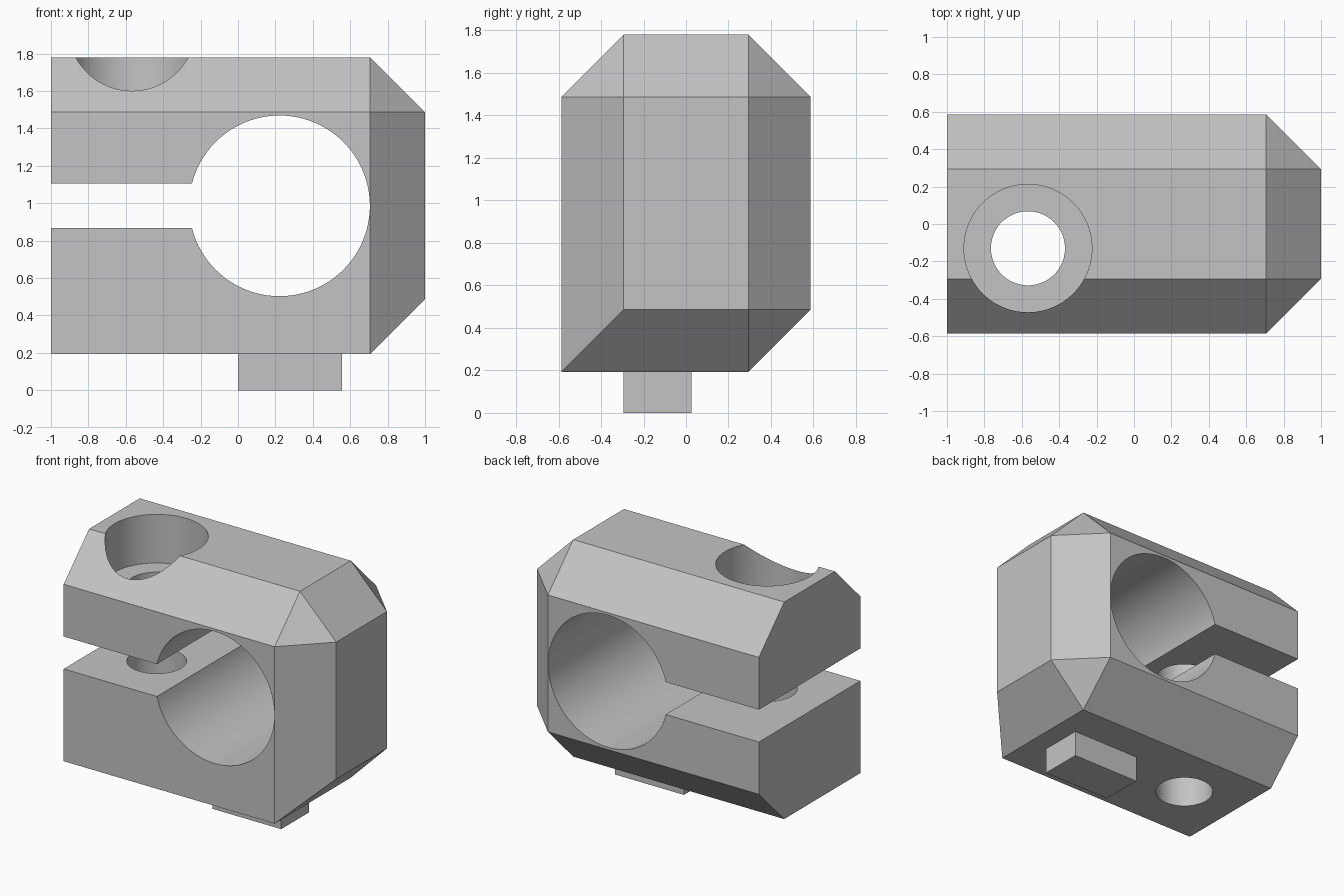
import bpy, bmesh
from math import pi, radians

cube = bpy.data.objects.get("Cube")
if cube:
    bpy.data.objects.remove(cube, do_unlink=True)

grey = bpy.data.materials.new("plain grey")
grey.use_nodes = True
colour = (0.55, 0.55, 0.55, 1)
grey.diffuse_color = colour
grey.node_tree.nodes["Principled BSDF"].inputs["Base Color"].default_value = colour


def box(name, lo, hi, bevel_rule=None, bevel=0):
    """Box between two corners, with chamfers on the edges the rule picks."""
    bm = bmesh.new()
    bmesh.ops.create_cube(bm, size=1)
    for v in bm.verts:
        v.co = [l + (c + 0.5) * (h - l) for l, h, c in zip(lo, hi, v.co)]
    if bevel_rule:
        mid = [(l + h) / 2 for l, h in zip(lo, hi)]
        edges = []
        for e in bm.edges:
            m = (e.verts[0].co + e.verts[1].co) / 2
            side = [0 if abs(a - b) < 0.01 else (1 if a > b else -1)
                    for a, b in zip(m, mid)]
            if bevel_rule(*side):
                edges.append(e)
        bmesh.ops.bevel(bm, geom=edges, offset=bevel, offset_type='OFFSET',
                        segments=1, affect='EDGES', profile=0.5)
    bmesh.ops.recalc_face_normals(bm, faces=bm.faces)
    mesh = bpy.data.meshes.new(name)
    bm.to_mesh(mesh)
    bm.free()
    mesh.materials.append(grey)
    obj = bpy.data.objects.new(name, mesh)
    bpy.context.collection.objects.link(obj)
    return obj


def cylinder(name, centre, radius, depth, rotation=(0, 0, 0)):
    bpy.ops.mesh.primitive_cylinder_add(vertices=96, radius=radius, depth=depth,
                                        location=centre, rotation=rotation)
    obj = bpy.context.object
    obj.name = name
    obj.data.materials.append(grey)
    return obj


# Clamp body: chamfered around the +x end, along the top and the lower back edge
def chamfered(x, y, z):
    if x:
        return x > 0
    return z > 0 or y > 0


body = box("clamp_body", (-1, -0.586, 0.193), (1, 0.586, 1.78), chamfered, 0.293)

# Cutters: bar bore, clamping slot, bolt hole and its counterbore
bolt_x, bolt_y = -0.567, -0.13
floor_z = 1.425
cutters = [
    cylinder("bar_bore_cutter", (0.222, 0, 0.986), 0.483, 2, (pi / 2, 0, 0)),
    box("slot_cutter", (-1.5, -1, 0.868), (0.1, 1, 1.105)),
    cylinder("bolt_hole_cutter", (bolt_x, bolt_y, 1), 0.198, 3),
    cylinder("counterbore_cutter", (bolt_x, bolt_y, floor_z + 0.5), 0.342, 1),
]

bpy.ops.object.select_all(action='DESELECT')
body.select_set(True)
bpy.context.view_layer.objects.active = body
for cutter in cutters:
    mod = body.modifiers.new(cutter.name, 'BOOLEAN')
    mod.operation = 'DIFFERENCE'
    mod.solver = 'EXACT'
    mod.object = cutter
    bpy.ops.object.modifier_apply(modifier=mod.name)
for cutter in cutters:
    bpy.data.objects.remove(cutter, do_unlink=True)
bpy.ops.object.shade_smooth_by_angle(angle=radians(25))

# Locating key under the body
box("locating_key", (0, -0.293, 0), (0.555, 0.025, 0.2))
